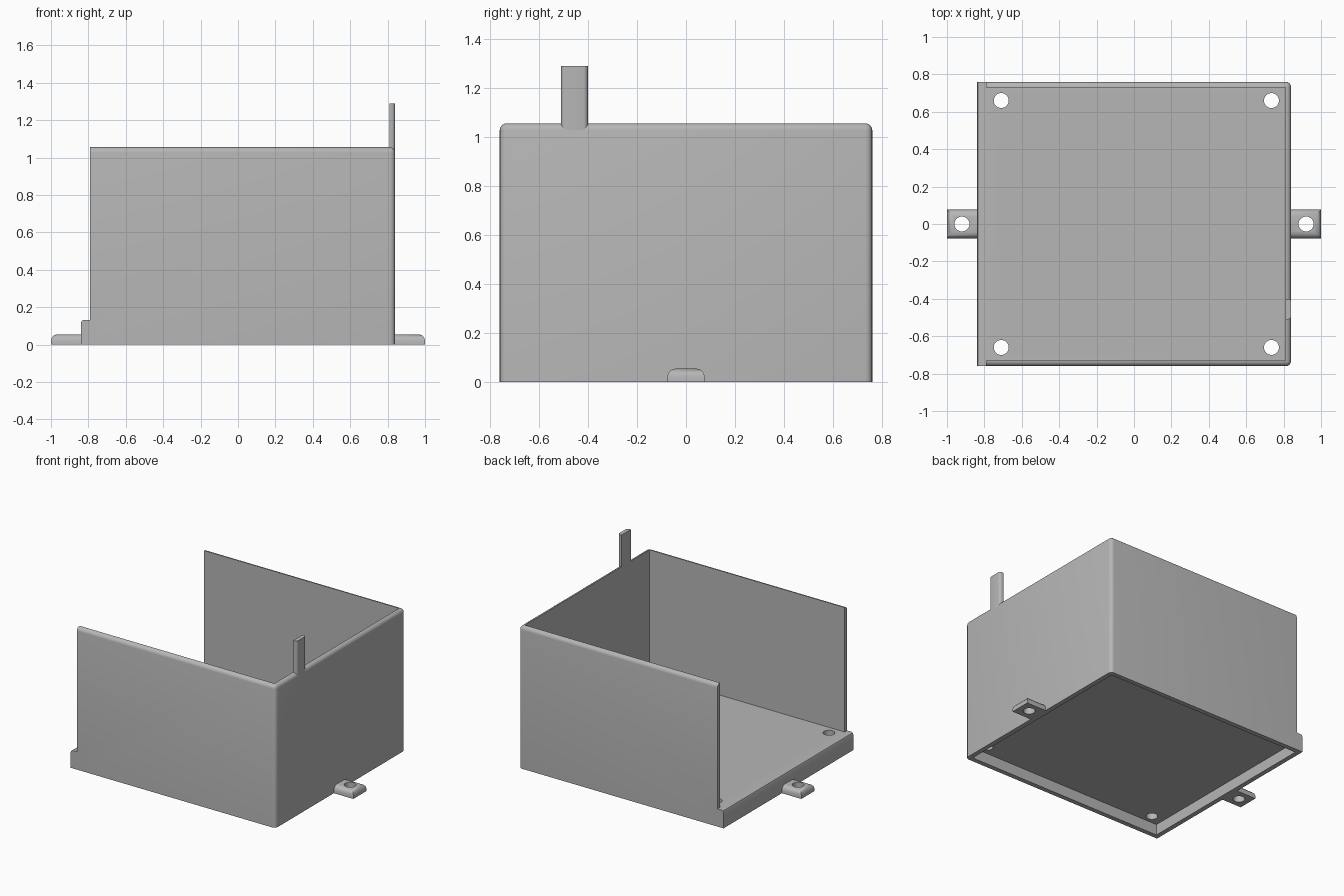
import bpy, bmesh
from mathutils import Vector

cube = bpy.data.objects.get("Cube")
if cube:
    bpy.data.objects.remove(cube, do_unlink=True)

grey = bpy.data.materials.new("plain grey")
grey.use_nodes = True
colour = (0.47, 0.47, 0.47, 1)
grey.diffuse_color = colour
grey.node_tree.nodes["Principled BSDF"].inputs["Base Color"].default_value = colour


def finish(name, bm):
    bmesh.ops.recalc_face_normals(bm, faces=bm.faces[:])
    mesh = bpy.data.meshes.new(name)
    bm.to_mesh(mesh)
    bm.free()
    mesh.materials.append(grey)
    ob = bpy.data.objects.new(name, mesh)
    bpy.context.collection.objects.link(ob)
    return ob


def box(name, lo, hi, radius=0, segments=4, pick=None):
    """Box between two corners; edges chosen by pick(midpoint, direction) are rounded."""
    lo, hi = Vector(lo), Vector(hi)
    bm = bmesh.new()
    bmesh.ops.create_cube(bm, size=1)
    for v in bm.verts:
        v.co = (lo + hi) / 2 + v.co * (hi - lo)
    if radius:
        edges = [e for e in bm.edges
                 if pick((e.verts[0].co + e.verts[1].co) / 2, e.verts[0].co - e.verts[1].co)]
        bmesh.ops.bevel(bm, geom=edges, offset=radius, segments=segments,
                        profile=0.5, affect='EDGES', clamp_overlap=True)
    return finish(name, bm)


def prism(name, profile, y0, y1):
    """Extrude an x-z outline along y."""
    bm = bmesh.new()
    face = bm.faces.new([bm.verts.new((x, y0, z)) for x, z in profile])
    ext = bmesh.ops.extrude_face_region(bm, geom=[face])["geom"]
    moved = [g for g in ext if isinstance(g, bmesh.types.BMVert)]
    bmesh.ops.translate(bm, verts=moved, vec=(0, y1 - y0, 0))
    return finish(name, bm)


def drill(name, x, y, radius):
    bm = bmesh.new()
    bmesh.ops.create_cone(bm, cap_ends=True, segments=32, radius1=radius, radius2=radius, depth=0.6)
    bmesh.ops.translate(bm, verts=bm.verts[:], vec=(x, y, 0))
    return finish(name, bm)


def activate(ob):
    bpy.ops.object.select_all(action='DESELECT')
    ob.select_set(True)
    bpy.context.view_layer.objects.active = ob


def cut(ob, cutter):
    cutter.hide_render = True
    mod = ob.modifiers.new("cut", 'BOOLEAN')
    mod.operation, mod.solver, mod.object = 'DIFFERENCE', 'EXACT', cutter
    activate(ob)
    bpy.ops.object.modifier_apply(modifier=mod.name)
    bpy.data.objects.remove(cutter, do_unlink=True)


X, Y, TOP, FLOOR, WALL = 0.84, 0.76, 1.055, 0.132, 0.03

# Enclosure: rounded block with its top rim and far corners softened
body = box("open_enclosure", (-X, -Y, 0), (X, Y, TOP), 0.028, 4,
           lambda m, d: (m.z > 1 and m.x > -0.8) or (abs(d.z) > 0.1 and m.x > 0))

# Interior, open at the top and at one side
cut(body, box("interior_cutter", (-1.2, -Y + WALL, FLOOR), (X - WALL, Y - WALL, 1.3)))

# Sill with a rounded lip in front of the wall ends
lip = [(-1.1, 0.115), (-X, 0.115), (-0.835, 0.127), (-0.823, FLOOR),
       (-0.79, FLOOR), (-0.79, 1.2), (-1.1, 1.2)]
cut(body, prism("sill_cutter", lip, -1, 1))

# Shallow recess beneath the floor
cut(body, box("recess_cutter", (-X + 0.035, -Y + 0.035, -0.1), (X - 0.035, Y - 0.035, 0.08)))

# Floor holes
for x in (-0.71, 0.735):
    for y in (-0.66, 0.66):
        cut(body, drill("hole_cutter", x, y, 0.04))

# Upright prong on the closed wall
prong = box("upright_prong", (X - WALL, -0.51, 0.95), (X, -0.40, 1.29), 0.018, 4,
            lambda m, d: abs(d.z) > 0.1 and m.x > X - 0.01)

# Mounting tabs with sloping edges and a screw hole
tabs = []
for side, name in ((-1, "right_mounting_tab"), (1, "left_mounting_tab")):
    inner, outer = side * (X - 0.01), side
    tab = box(name, (min(inner, outer), -0.077, 0), (max(inner, outer), 0.077, 0.055), 0.035, 3,
              lambda m, d: m.z > 0.05 and (abs(m.x) > 0.95 or abs(m.y) > 0.05))
    cut(tab, drill("tab_hole_cutter", side * 0.92, 0, 0.04))
    tabs.append(tab)

for ob in [body, prong] + tabs:
    activate(ob)
    bpy.ops.object.shade_smooth_by_angle(angle=0.6)
